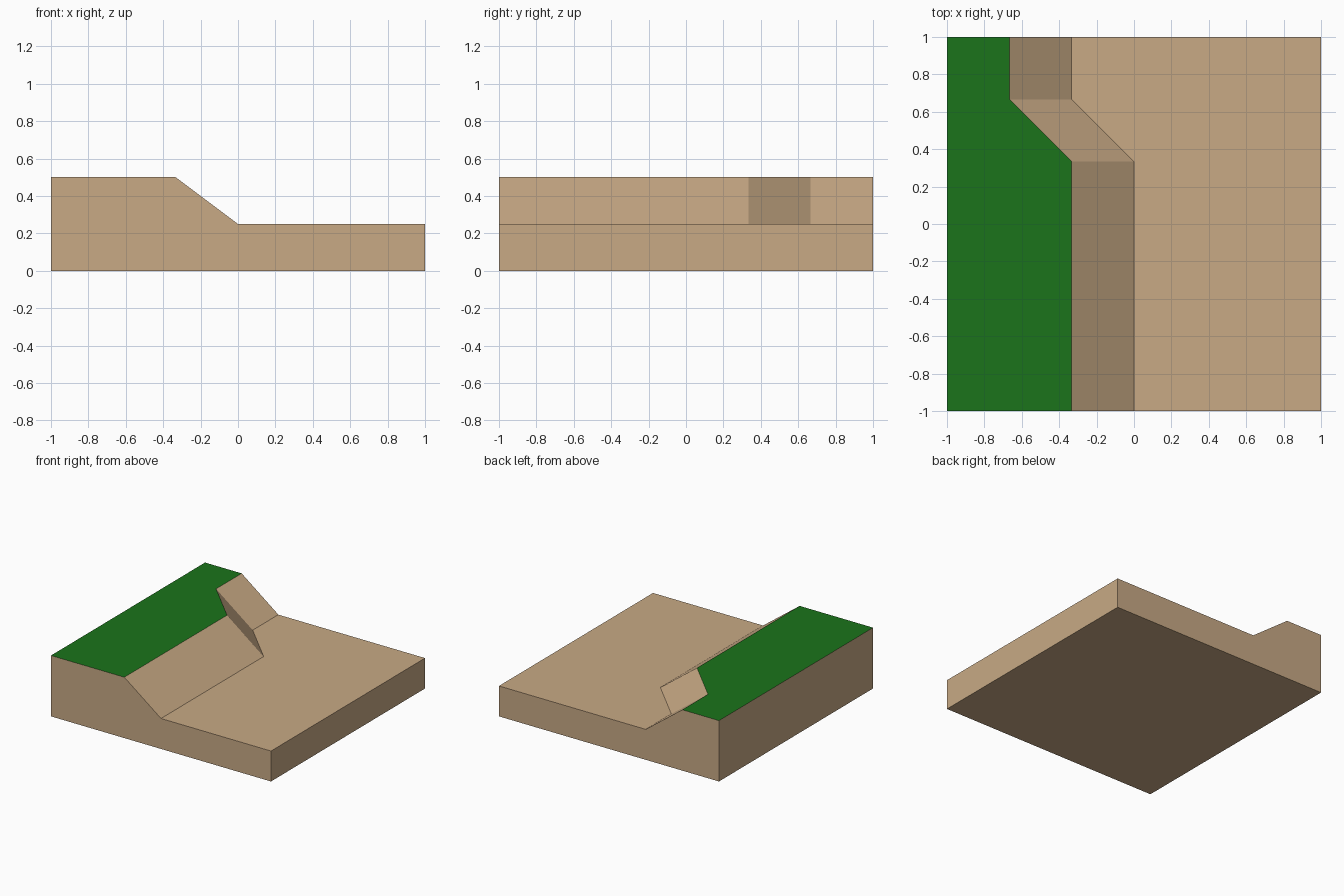
import bpy, bmesh

if "Cube" in bpy.data.objects:
    bpy.data.objects.remove(bpy.data.objects["Cube"])

T = 1 / 3
HIGH, LOW = 0.5, 0.25
# Plan outline of the cliff rim; the foot is the same line shifted in x
rim = [(-T, -1), (-T, T), (-2 * T, 2 * T), (-2 * T, 1)]


def material(name, rgb):
    m = bpy.data.materials.new(name)
    m.diffuse_color = (*rgb, 1)
    m.use_nodes = True
    m.node_tree.nodes["Principled BSDF"].inputs["Base Color"].default_value = m.diffuse_color
    return m


me = bpy.data.meshes.new("cliff_tile")
obj = bpy.data.objects.new("cliff_tile", me)
bpy.context.collection.objects.link(obj)
me.materials.append(material("earth", (0.58, 0.40, 0.235)))
me.materials.append(material("grass", (0.011, 0.175, 0.011)))

bm = bmesh.new()
top = [bm.verts.new((x, y, HIGH)) for x, y in rim]
foot = [bm.verts.new((x + T, y, LOW)) for x, y in rim]
left = [bm.verts.new((-1, y, HIGH)) for y in (-1, 1)]
right = [bm.verts.new((1, y, LOW)) for y in (-1, 1)]
base = [bm.verts.new((x, y, 0)) for x, y in ((-1, -1), (1, -1), (1, 1), (-1, 1))]

# Grass plateau and lower ground
bm.faces.new([left[0], *top, left[1]]).material_index = 1
bm.faces.new([*reversed(foot), right[0], right[1]])
# Sloping cliff faces
for i in range(len(rim) - 1):
    bm.faces.new([top[i], foot[i], foot[i + 1], top[i + 1]])
# Front, right, back and left walls, then the underside
bm.faces.new([base[0], base[1], right[0], foot[0], top[0], left[0]])
bm.faces.new([base[1], base[2], right[1], right[0]])
bm.faces.new([base[2], base[3], left[1], top[-1], foot[-1], right[1]])
bm.faces.new([base[3], base[0], left[0], left[1]])
bm.faces.new(base[::-1])
bmesh.ops.recalc_face_normals(bm, faces=bm.faces)
bm.to_mesh(me)
bm.free()
